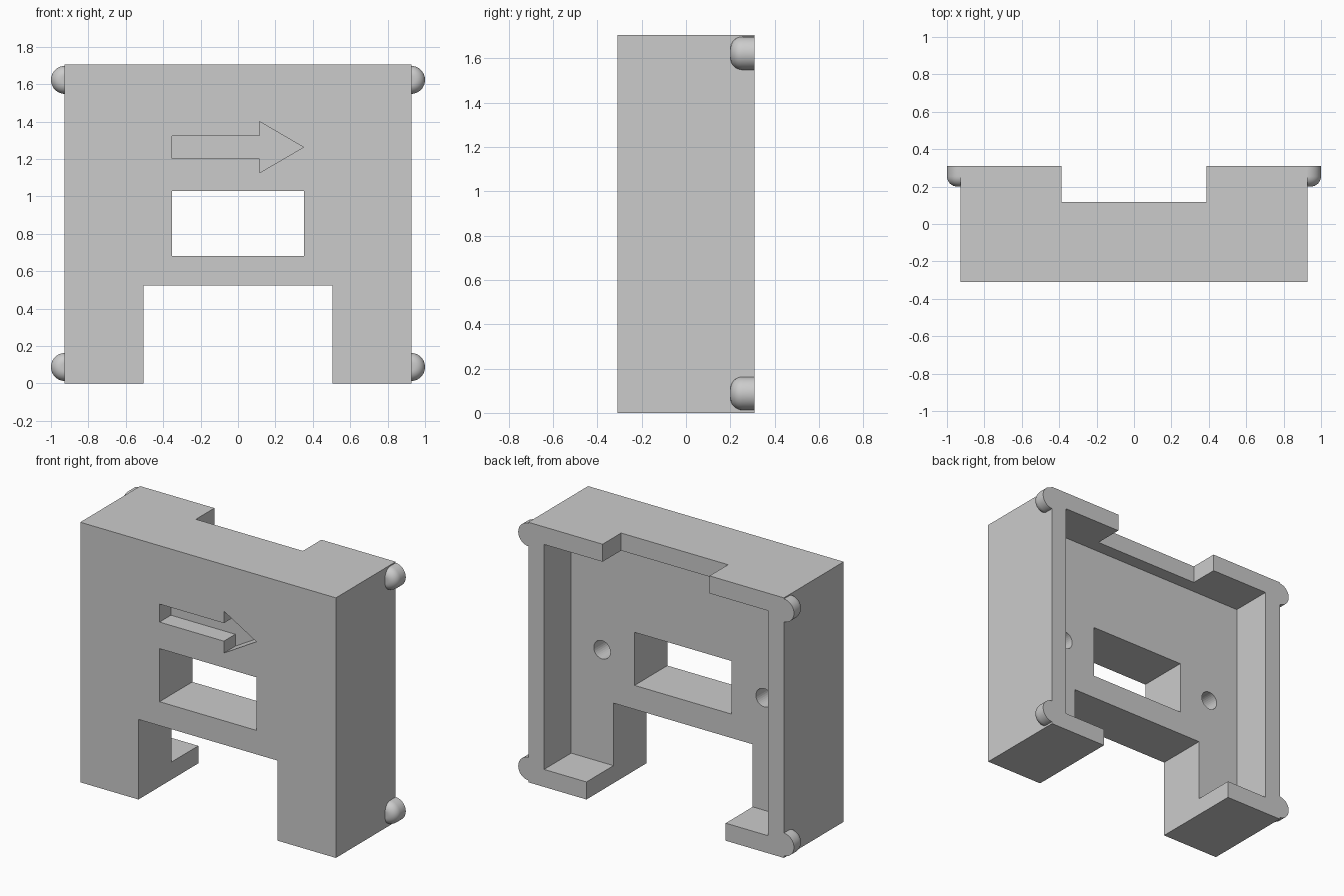
import bpy
import bmesh
import math
from mathutils import Matrix, Vector

cube = bpy.data.objects.get("Cube")
if cube:
    bpy.data.objects.remove(cube, do_unlink=True)

HALF_W, HALF_D, HEIGHT = 0.927, 0.31, 1.705
WALL = 0.115        # rim around the rear recess
FLOOR_Y = 0.03      # recess floor
OUT = 0.1           # cutter overshoot

grey = bpy.data.materials.new("plain grey")
grey.use_nodes = True
grey.diffuse_color = (0.6, 0.6, 0.6, 1)
grey.node_tree.nodes["Principled BSDF"].inputs["Base Color"].default_value = (0.6, 0.6, 0.6, 1)


def finish(name, bm):
    bmesh.ops.recalc_face_normals(bm, faces=bm.faces)
    mesh = bpy.data.meshes.new(name)
    bm.to_mesh(mesh)
    bm.free()
    mesh.materials.append(grey)
    obj = bpy.data.objects.new(name, mesh)
    bpy.context.collection.objects.link(obj)
    return obj


def prism(name, outline, y0, y1):
    """Extrude an x-z outline along y."""
    bm = bmesh.new()
    face = bm.faces.new([bm.verts.new((x, y0, z)) for x, z in outline])
    new = bmesh.ops.extrude_face_region(bm, geom=[face])["geom"]
    verts = [v for v in new if isinstance(v, bmesh.types.BMVert)]
    bmesh.ops.translate(bm, verts=verts, vec=(0, y1 - y0, 0))
    return finish(name, bm)


def block(name, half_x, y0, y1, z0, z1):
    return prism(name, [(-half_x, z0), (half_x, z0), (half_x, z1), (-half_x, z1)], y0, y1)


def cut(target, cutter):
    cutter.hide_render = True
    mod = target.modifiers.new(cutter.name, "BOOLEAN")
    mod.operation = "DIFFERENCE"
    mod.solver = "EXACT"
    mod.object = cutter
    bpy.context.view_layer.objects.active = target
    bpy.ops.object.modifier_apply(modifier=mod.name)
    bpy.data.objects.remove(cutter, do_unlink=True)


# Body: solid with a gap between two legs
gap_x, gap_z = 0.505, 0.525
body = prism("body", [(-HALF_W, 0), (-gap_x, 0), (-gap_x, gap_z), (gap_x, gap_z),
                      (gap_x, 0), (HALF_W, 0), (HALF_W, HEIGHT), (-HALF_W, HEIGHT)],
             -HALF_D, HALF_D)

# Rear recess, top notch and window
cut(body, block("recess_cutter", HALF_W - WALL, FLOOR_Y, HALF_D + OUT, WALL, HEIGHT - WALL))
cut(body, block("notch_cutter", 0.388, 0.118, HALF_D + OUT, HEIGHT - WALL - OUT, HEIGHT + OUT))
cut(body, block("window_cutter", 0.352, -HALF_D - OUT, HALF_D, 0.682, 1.03))

# Engraved arrow
mid, shaft, head, neck = 1.263, 0.059, 0.137, 0.115
tail, tip = -0.352, 0.35
cut(body, prism("arrow_cutter", [(tail, mid - shaft), (neck, mid - shaft), (neck, mid - head),
                                 (tip, mid), (neck, mid + head), (neck, mid + shaft),
                                 (tail, mid + shaft)], -HALF_D - OUT, -HALF_D + 0.118))

# Blind screw holes in the recess floor
for side in (-1, 1):
    ring = [(side * 0.588 + 0.06 * math.cos(a), HEIGHT / 2 + 0.06 * math.sin(a))
            for a in (math.tau * i / 32 for i in range(32))]
    cut(body, prism("hole_cutter", ring, FLOOR_Y - 0.23, FLOOR_Y + OUT))


# Corner knobs: half-round pegs with a rounded front end
def knob(name, side, z):
    r, fillet, front = 0.075, 0.055, 0.2
    profile = [(0, front)]
    for i in range(9):
        a = math.pi / 2 * i / 8
        profile.append((r - fillet + fillet * math.sin(a), front + fillet * (1 - math.cos(a))))
    profile += [(r, HALF_D), (0, HALF_D)]
    bm = bmesh.new()
    verts = [bm.verts.new((0, y, -d)) for d, y in profile]
    edges = [bm.edges.new(pair) for pair in zip(verts, verts[1:])]
    bmesh.ops.spin(bm, geom=verts + edges, cent=(0, 0, 0), axis=(0, side, 0),
                   angle=-math.pi, steps=24)
    bmesh.ops.remove_doubles(bm, verts=bm.verts, dist=1e-5)
    bmesh.ops.holes_fill(bm, edges=[e for e in bm.edges if e.is_boundary], sides=0)
    bmesh.ops.translate(bm, verts=bm.verts, vec=(side * 0.925, 0, z))
    obj = finish(name, bm)
    bpy.ops.object.select_all(action="DESELECT")
    obj.select_set(True)
    bpy.context.view_layer.objects.active = obj
    bpy.ops.object.shade_smooth_by_angle(angle=math.radians(30))


for side, label in ((1, "left"), (-1, "right")):
    knob(label + "_lower_knob", side, 0.088)
    knob(label + "_upper_knob", side, 1.623)
